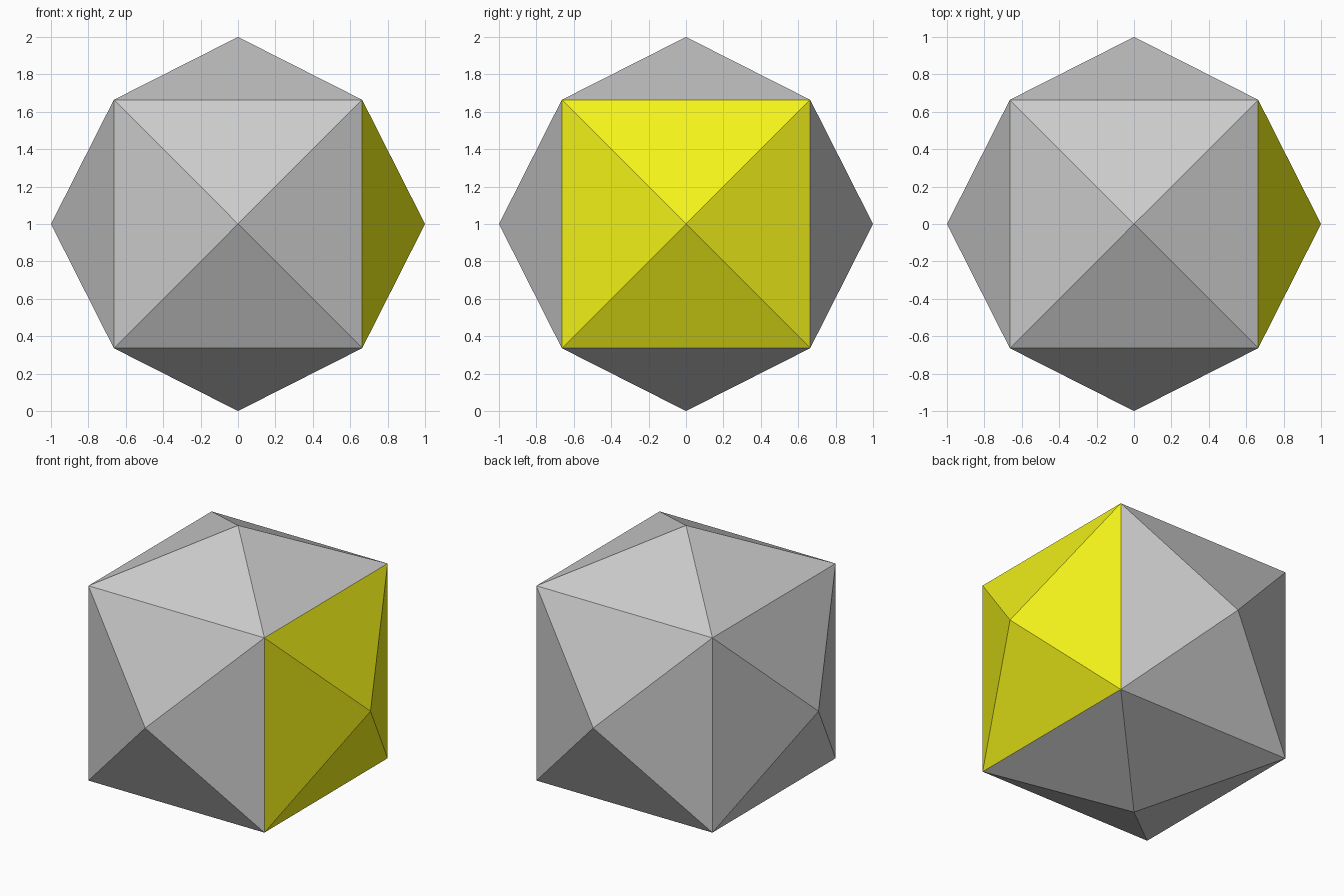
import bpy, bmesh
from mathutils import Vector, Matrix

if "Cube" in bpy.data.objects:
    bpy.data.objects.remove(bpy.data.objects["Cube"])

HALF = 0.664   # half the cube edge
TIP = 1.0      # centre to pyramid tip
CENTRE = Matrix.Translation((0, 0, 1))

yellow = bpy.data.materials.new("yellow")
yellow.diffuse_color = (0.9, 0.9, 0.01, 1)
yellow.use_nodes = True
yellow.node_tree.nodes["Principled BSDF"].inputs["Base Color"].default_value = yellow.diffuse_color


def pyramid_side(name, direction, material=None):
    # a square cube side raised into a shallow four-sided pyramid
    bm = bmesh.new()
    bmesh.ops.create_grid(bm, x_segments=1, y_segments=1, size=HALF,
                          matrix=Matrix.Translation((0, 0, HALF)))
    tip = bmesh.ops.poke(bm, faces=bm.faces[:])["verts"][0]
    tip.co = (0, 0, TIP)
    turn = Vector((0, 0, 1)).rotation_difference(Vector(direction)).to_matrix().to_4x4()
    bm.transform(CENTRE @ turn)
    mesh = bpy.data.meshes.new(name)
    bm.to_mesh(mesh)
    bm.free()
    if material:
        mesh.materials.append(material)
    obj = bpy.data.objects.new(name, mesh)
    bpy.context.collection.objects.link(obj)
    return obj


# six pyramids close the solid; the right one is yellow
pyramid_side("right_pyramid", (1, 0, 0), yellow)
pyramid_side("left_pyramid", (-1, 0, 0))
pyramid_side("front_pyramid", (0, -1, 0))
pyramid_side("back_pyramid", (0, 1, 0))
pyramid_side("top_pyramid", (0, 0, 1))
pyramid_side("bottom_pyramid", (0, 0, -1))
